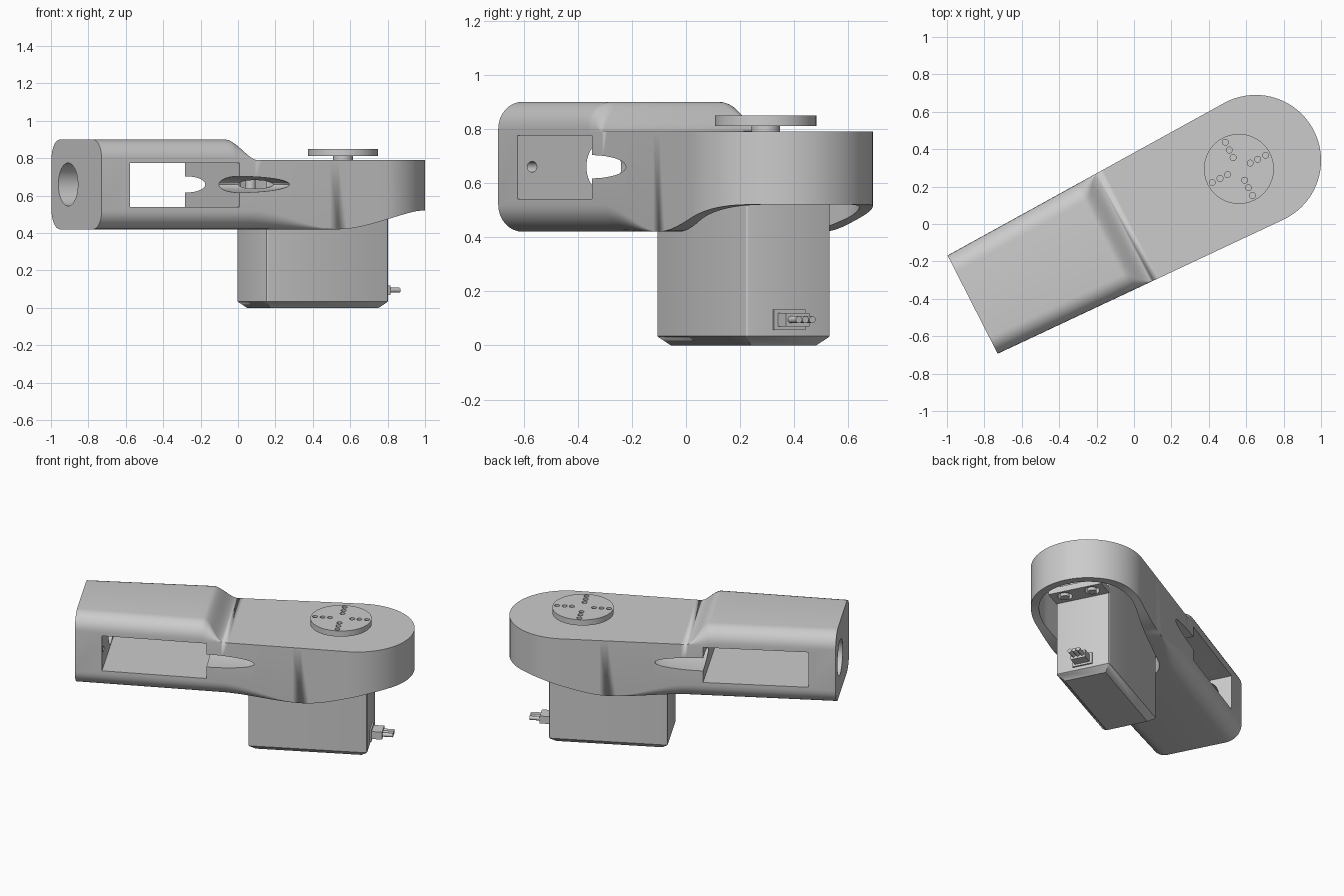
import bpy, bmesh, math
from mathutils import Matrix, Vector

if "Cube" in bpy.data.objects:
    bpy.data.objects.remove(bpy.data.objects["Cube"])

# Local frame: u along the arm, v across it, origin at the rounded end's centre
PLACE = Matrix.Translation((0.65, 0.34, 0)) @ Matrix.Rotation(math.radians(27), 4, 'Z')

grey = bpy.data.materials.new("light grey")
grey.use_nodes = True
COLOUR = (0.6, 0.6, 0.6, 1)
grey.diffuse_color = COLOUR
grey.node_tree.nodes["Principled BSDF"].inputs["Base Color"].default_value = COLOUR


def finish(name, bm):
    bmesh.ops.recalc_face_normals(bm, faces=bm.faces)
    bm.transform(PLACE)
    mesh = bpy.data.meshes.new(name)
    bm.to_mesh(mesh)
    bm.free()
    mesh.materials.append(grey)
    ob = bpy.data.objects.new(name, mesh)
    bpy.context.collection.objects.link(ob)
    return ob


def smooth(ob, angle=30):
    bpy.ops.object.select_all(action='DESELECT')
    ob.select_set(True)
    bpy.context.view_layer.objects.active = ob
    bpy.ops.object.shade_smooth_by_angle(angle=math.radians(angle))


def box(name, lo, hi):
    bm = bmesh.new()
    lo, hi = Vector(lo), Vector(hi)
    mid, size = (lo + hi) / 2, hi - lo
    bmesh.ops.create_cube(bm, size=1, matrix=Matrix.Translation(mid) @ Matrix.Diagonal((*size, 1)))
    return finish(name, bm)


def cylinder(name, centre, radius, length, axis='Z', sides=32):
    bm = bmesh.new()
    turn = Matrix.Rotation(math.pi / 2, 4, 'Y') if axis == 'U' else Matrix()
    bmesh.ops.create_cone(bm, cap_ends=True, segments=sides, radius1=radius, radius2=radius,
                          depth=length, matrix=Matrix.Translation(centre) @ turn)
    return finish(name, bm)


def ellipsoid(name, centre, radii):
    bm = bmesh.new()
    bmesh.ops.create_uvsphere(bm, u_segments=40, v_segments=20, radius=1,
                              matrix=Matrix.Translation(centre) @ Matrix.Diagonal((*radii, 1)))
    return finish(name, bm)


def hull(name, circles, z0, z1):
    """Upright block wrapped around circles given as (u, radius)."""
    bm = bmesh.new()
    for u, r in circles:
        for i in range(64):
            a = math.tau * i / 64
            for z in (z0, z1):
                bm.verts.new((u + r * math.cos(a), r * math.sin(a), z))
    out = bmesh.ops.convex_hull(bm, input=bm.verts)
    inner = {g for g in out["geom_interior"] if isinstance(g, bmesh.types.BMVert)}
    bmesh.ops.delete(bm, geom=list(inner), context='VERTS')
    return finish(name, bm)


def cut(ob, cutters):
    for c in cutters:
        c.hide_render = True
        mod = ob.modifiers.new("cut", 'BOOLEAN')
        mod.operation, mod.solver, mod.object = 'DIFFERENCE', 'EXACT', c
        bpy.context.view_layer.objects.active = ob
        bpy.ops.object.modifier_apply(modifier=mod.name)
        bpy.data.objects.remove(c)


def ease(t):
    t = min(max(t, 0), 1)
    return t * t * (3 - 2 * t)


# Arm: rounded-rectangle sections lofted from the square end to the round end
END, R = -1.698, 0.35


def section(u):
    w = math.sqrt(max(R * R - u * u, 0)) if u > 0 else R + 0.055 * u / -END
    top = 0.90 - 0.11 * ease((u + 0.915) / 0.135)
    low = 0.42 + 0.10 * ease((u + 0.3) / 0.55)
    r_top = min(0.1, top - 0.79)
    r_low = 0.1 * (1 - ease((u + 0.8) / 0.5))
    pts = []
    for k, (sy, z, r) in enumerate(((1, top, r_top), (-1, top, r_top), (-1, low, r_low), (1, low, r_low))):
        sz = 1 if k < 2 else -1
        for i in range(9):
            a = math.pi / 2 * (k + i / 8)
            pts.append((u, sy * (w - r) + r * math.cos(a), z - sz * r + r * math.sin(a)))
    return pts


stations = [END, -1.45, -1.2, -0.95]
stations += [-0.915 + 0.135 * i / 10 for i in range(11)]
stations += [-0.75 + 0.05 * i for i in range(16)]
stations += [R * math.sin(math.pi / 2 * i / 20) for i in range(1, 20)] + [R * 0.9998]
bm = bmesh.new()
rings = [[bm.verts.new(p) for p in section(u)] for u in stations]
for a, b in zip(rings, rings[1:]):
    for i in range(len(a)):
        j = (i + 1) % len(a)
        bm.faces.new((a[i], a[j], b[j], b[i]))
bm.faces.new(rings[0])
bm.faces.new(rings[-1])
bmesh.ops.remove_doubles(bm, verts=bm.verts, dist=0.0003)
arm = finish("arm", bm)

# Arm openings: side window, end hole, pin hole, cable slots, motor pocket
MID = 0.66
cut(arm, [
    box("window_cutter", (-1.53, -0.6, 0.54), (-0.885, 0.6, 0.775)),
    cylinder("end_hole_cutter", (-1.62, 0.1, MID), 0.115, 0.24, 'U', 48),
    cylinder("pin_hole_cutter", (-1.55, -0.24, MID), 0.02, 0.16, 'U', 20),
    ellipsoid("slot_cutter_right", (-0.885, -0.3, MID), (0.3, 0.22, 0.043)),
    ellipsoid("slot_cutter_left", (-0.885, 0.3, MID), (0.3, 0.22, 0.043)),
    hull("pocket_cutter", ((0, 0.30), (-0.6, 0.2)), 0.3, 0.72),
])
smooth(arm, 25)

# Motor: case with chamfered foot, and mounting flange
U0, U1, HALF = -0.646, 0.085, 0.175
bm = bmesh.new()
layers = []
for z, inset in ((0, 0.04), (0.035, 0), (0.70, 0)):
    a, b, h = U0 + inset, U1 - inset, HALF - inset
    layers.append([bm.verts.new((u, v, z)) for u, v in ((a, -h), (b, -h), (b, h), (a, h))])
for lower, upper in zip(layers, layers[1:]):
    for i in range(4):
        j = (i + 1) % 4
        bm.faces.new((lower[i], lower[j], upper[j], upper[i]))
bm.faces.new(layers[0])
bm.faces.new(layers[-1])
upright = [e for e in bm.edges if all(v.co.z > 0.03 for v in e.verts)
           and abs(e.verts[0].co.z - e.verts[1].co.z) > 0.1]
bmesh.ops.bevel(bm, geom=upright, offset=0.01, segments=3, affect='EDGES', profile=0.5)
smooth(finish("motor_case", bm))

flange = box("motor_flange", (-0.76, -HALF, 0.53), (0.21, HALF, 0.57))
spots = [(u, v) for u in (-0.70, 0.15) for v in (-0.09, 0.09)]
cut(flange, [cylinder("flange_cutter", (u, v, 0.55), 0.045, 0.1) for u, v in spots])
for u, v in spots:
    smooth(cylinder("flange_screw", (u, v, 0.62), 0.028, 0.2, sides=20))

# Output shaft and horn disc with four rows of holes
HORN = -0.1
smooth(cylinder("output_shaft", (HORN, 0, 0.77), 0.053, 0.09))
horn = cylinder("horn_disc", (HORN, 0, 0.83), 0.187, 0.038, sides=64)
holes = []
for k in range(4):
    for r in (0.068, 0.113, 0.16):
        a = k * math.pi / 2
        holes.append(cylinder("horn_cutter", (HORN + r * math.cos(a), r * math.sin(a), 0.83),
                              0.016, 0.1, sides=16))
cut(horn, holes)
smooth(horn)

# Cable connector and three wires
PLUG = 0.095
box("connector_base", (U1 - 0.01, -0.065, PLUG - 0.038), (U1 + 0.01, 0.065, PLUG + 0.038))
box("connector_plug", (U1, -0.048, PLUG - 0.025), (U1 + 0.075, 0.048, PLUG + 0.025))
for v in (-0.028, 0, 0.028):
    smooth(cylinder("wire", (U1 + 0.1, v, PLUG), 0.013, 0.08, 'U', 16))
